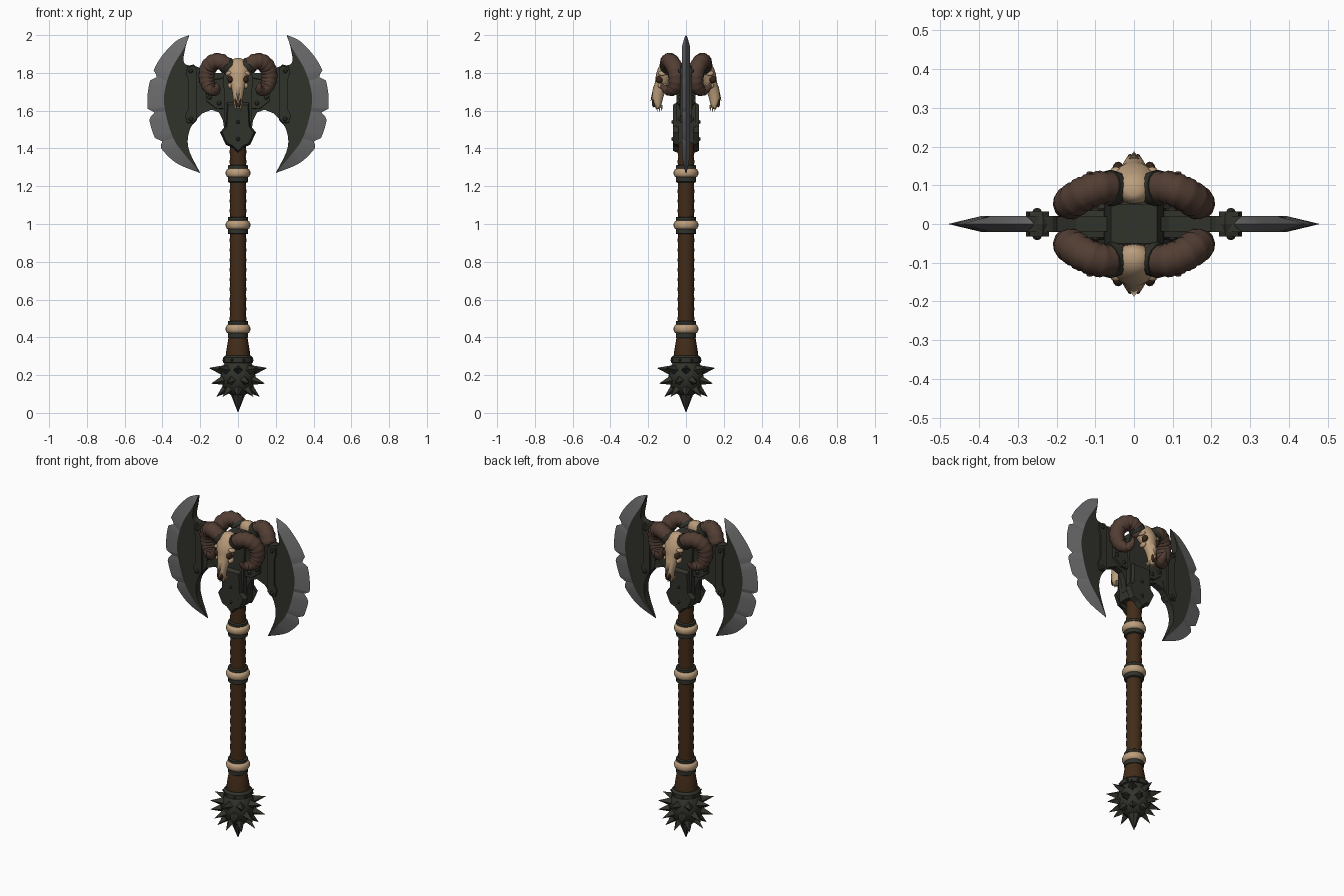
import bpy, bmesh, math
from mathutils import Vector, Matrix

if "Cube" in bpy.data.objects:
    bpy.data.objects.remove(bpy.data.objects["Cube"])


def material(name, rgb):
    m = bpy.data.materials.new(name)
    m.diffuse_color = (*rgb, 1)
    m.use_nodes = True
    m.node_tree.nodes["Principled BSDF"].inputs["Base Color"].default_value = m.diffuse_color
    return m


IRON = material("dark iron", (.030, .032, .024))
STEEL = material("worn steel", (.15, .15, .155))
LEATHER = material("brown leather", (.055, .025, .009))
BONE = material("bone", (.50, .34, .20))
HORN = material("horn", (.085, .048, .034))
SOCKET = material("dark socket", (.04, .018, .010))


def finish(name, bm, mats, mirror=(), angle=40):
    bmesh.ops.recalc_face_normals(bm, faces=bm.faces)
    me = bpy.data.meshes.new(name)
    bm.to_mesh(me)
    bm.free()
    for m in mats:
        me.materials.append(m)
    me.shade_smooth()
    me.set_sharp_from_angle(angle=math.radians(angle))
    ob = bpy.data.objects.new(name, me)
    bpy.context.collection.objects.link(ob)
    if mirror:
        mod = ob.modifiers.new("Mirror", 'MIRROR')
        mod.use_axis = ('x' in mirror, 'y' in mirror, False)
        mod.use_mirror_merge = False
    return ob


def loft(bm, rings):
    rows = [[bm.verts.new(p) for p in r] for r in rings]
    for a, b in zip(rows, rows[1:]):
        for i in range(len(a)):
            j = (i + 1) % len(a)
            bm.faces.new((a[i], a[j], b[j], b[i]))
    bm.faces.new(rows[0])
    bm.faces.new(rows[-1])


def oval(z, y, w, d, n):
    return [(w * math.cos(2 * math.pi * i / n), y + d * math.sin(2 * math.pi * i / n), z) for i in range(n)]


def lathe(name, profile, mat, n=20, angle=40):
    bm = bmesh.new()
    loft(bm, [oval(z, 0, r, r, n) for r, z in profile])
    return finish(name, bm, [mat], angle=angle)


def prism(bm, outline, y0, y1, chamfer=1.0):
    # outline in x, z; front face can shrink about its middle
    cx = sum(p[0] for p in outline) / len(outline)
    cz = sum(p[1] for p in outline) / len(outline)
    loft(bm, [[(x, y0, z) for x, z in outline],
              [(cx + (x - cx) * chamfer, y1, cz + (z - cz) * chamfer) for x, z in outline]])


def ball(bm, pos, size, seg=12, rot=0):
    m = Matrix.Translation(pos) @ Matrix.Rotation(rot, 4, 'Y') @ Matrix.Diagonal((*size, 1))
    bmesh.ops.create_uvsphere(bm, u_segments=seg, v_segments=max(6, seg // 2 + 2), radius=1, matrix=m)


def spike(bm, base, tip, r, n=6):
    base, tip = Vector(base), Vector(tip)
    d = tip - base
    m = Matrix.Translation((base + tip) / 2) @ d.to_track_quat('Z', 'Y').to_matrix().to_4x4()
    bmesh.ops.create_cone(bm, cap_ends=True, segments=n, radius1=r, radius2=0, depth=d.length, matrix=m)


def spline(points, steps):
    # smooth curve through control tuples of any length
    pts = [points[0]] + list(points) + [points[-1]]
    out = []
    for k in range(1, len(pts) - 2):
        for s in range(steps):
            t = s / steps
            out.append([.5 * (2 * b + (c - a) * t + (2 * a - 5 * b + 4 * c - d) * t * t
                              + (3 * b - a - 3 * c + d) * t ** 3)
                        for a, b, c, d in zip(*pts[k - 1:k + 3])])
    return out + [list(points[-1])]


# Handle: wrapped leather with a flared foot
profile = [(.066, .28), (.062, .33), (.05, .40)]
for i in range(41):
    z = .42 + i * .026
    profile.append((.041 + (.004 if i % 2 else 0), z))
lathe("leather_handle", profile, LEATHER, 16, 25)

# Bone rings with iron bands on both sides
for i, z in enumerate((.445, .995, 1.27)):
    lathe(f"bone_ring_{i}", [(.05, z - .024), (.059, z - .02), (.065, z - .008), (.065, z + .008),
                             (.059, z + .02), (.05, z + .024)], BONE, 24, 60)
    for side in (-1, 1):
        h = z + side * .032
        w = .017 if side < 0 else .01
        lathe(f"iron_band_{i}_{side}", [(.05, h - w), (.054, h - w + .003), (.054, h + w - .003), (.05, h + w)], IRON)

# Pommel: iron mace ball with collar, rivets and spikes
lathe("pommel_collar", [(.066, .262), (.08, .266), (.08, .292), (.068, .303)], IRON)
ballp = [(.001, .085)] + [(.092 * math.sin(math.radians(a)), .195 - .11 * math.cos(math.radians(a)))
                          for a in range(18, 145, 14)]
lathe("pommel_ball", ballp, IRON, 20, 50)
bm = bmesh.new()
for count, z0, z1, r0, r1, off in ((8, .225, .238, .075, .155, 0), (8, .175, .155, .075, .155, .5),
                                   (8, .135, .085, .055, .115, 0)):
    for k in range(count):
        a = 2 * math.pi * (k + off) / count
        c, s = math.cos(a), math.sin(a)
        spike(bm, (r0 * c, r0 * s, z0), (r1 * c, r1 * s, z1), .028, 4)
spike(bm, (0, 0, .115), (0, 0, 0), .045, 8)
for k in range(8):
    a = math.pi * (k + .5) / 4
    ball(bm, (.08 * math.cos(a), .08 * math.sin(a), .279), (.008, .008, .008), 8)
finish("pommel_spikes", bm, [IRON], angle=25)

# Blades: edge, bevel line and inner edge at stations from top tip to bottom tip
stations = [(.26, 2.0, .26, 1.998, .259, 1.996), (.335, 1.963, .287, 1.93, .279, 1.93),
            (.42, 1.865, .347, 1.83, .283, 1.85), (.465, 1.76, .38, 1.74, .20, 1.82),
            (.48, 1.65, .392, 1.65, .19, 1.69), (.465, 1.53, .372, 1.54, .20, 1.585),
            (.42, 1.42, .335, 1.44, .255, 1.50), (.33, 1.325, .28, 1.365, .262, 1.40),
            (.20, 1.27, .201, 1.272, .202, 1.274)]
rows = spline(stations, 6)
for k, cut in ((16, .018), (17, .03), (27, .035), (28, .012), (35, .03), (36, .012)):
    rows[k][0] -= cut
bm = bmesh.new()
grid = []
for k, (ex, ez, mx, mz, ix, iz) in enumerate(rows):
    h = .021 * min(1, .12 + min(k, len(rows) - 1 - k) / 6)
    grid.append([bm.verts.new(p) for p in
                 ((ex, 0, ez), (mx, -h, mz), (ix, -h, iz), (ix, h, iz), (mx, h, mz))])
for a, b in zip(grid, grid[1:]):
    for i in range(5):
        j = (i + 1) % 5
        f = bm.faces.new((a[i], a[j], b[j], b[i]))
        f.material_index = 1 if i in (0, 4) else 0
bm.faces.new(grid[0])
bm.faces.new(grid[-1])
finish("axe_blades", bm, [IRON, STEEL], 'x', 12)

# Wing plates joining blades to the socket
bm = bmesh.new()
prism(bm, [(0, 1.84), (.09, 1.80), (.15, 1.80), (.23, 1.83), (.23, 1.545), (.19, 1.585), (.14, 1.605),
           (.10, 1.59), (.08, 1.55), (.07, 1.48), (0, 1.48)], -.019, .019)
finish("wing_plates", bm, [IRON], 'x', 20)

# Straps, gussets and rivets over the joints
bm = bmesh.new()
prism(bm, [(.218, 1.83), (.235, 1.845), (.27, 1.835), (.275, 1.80), (.262, 1.76), (.262, 1.61),
           (.28, 1.57), (.27, 1.53), (.235, 1.53), (.218, 1.55)], 0, -.032, .95)
prism(bm, [(.0, 1.79), (.17, 1.76), (.17, 1.65), (.12, 1.61), (.0, 1.60)], 0, -.035, .95)
for x, z, y in ((.25, 1.81, -.032), (.25, 1.555, -.032), (.10, 1.64, -.035), (.15, 1.67, -.035)):
    ball(bm, (x, y, z), (.012, .01, .012), 8)
finish("straps_and_rivets", bm, [IRON], 'xy', 25)

# Socket: central block and pointed shield plates front and back
bm = bmesh.new()
prism(bm, [(-.068, 1.43), (.068, 1.43), (.072, 1.64), (.078, 1.78), (.06, 1.84), (-.06, 1.84),
           (-.078, 1.78), (-.072, 1.64)], -.05, .05)
finish("socket_block", bm, [IRON], angle=20)
bm = bmesh.new()
half = [(.06, 1.65), (.066, 1.52), (.095, 1.485), (.065, 1.42), (.03, 1.405)]
prism(bm, half + [(0, 1.375)] + [(-x, z) for x, z in half[::-1]], -.04, -.07, .88)
for z in (1.45, 1.54):
    ball(bm, (0, -.07, z), (.01, .008, .01), 8)
finish("shield_plates", bm, [IRON], 'y', 20)

# Skulls: lofted from crown to muzzle, with brows, cheeks and teeth
sections = [(1.878, -.085, .012, .012), (1.866, -.09, .036, .032), (1.83, -.098, .056, .047),
            (1.795, -.108, .060, .050), (1.765, -.118, .048, .044), (1.735, -.130, .039, .038),
            (1.70, -.143, .031, .033), (1.66, -.152, .025, .029), (1.625, -.150, .021, .018),
            (1.61, -.148, .012, .010)]
bm = bmesh.new()
loft(bm, [oval(*s, 16) for s in spline(sections, 2)])
spike(bm, (0, -.155, 1.72), (0, -.188, 1.65), .020, 8)
for s in (-1, 1):
    ball(bm, (s * .047, -.125, 1.798), (.021, .023, .012), 12, s * .4)
    ball(bm, (s * .042, -.125, 1.732), (.013, .024, .016), 10)
    for k in range(3):
        spike(bm, (s * .015, -.13 - k * .013, 1.63), (s * .013, -.127 - k * .012, 1.592), .007, 5)
finish("ram_skulls", bm, [BONE], 'y', 60)

# Eye sockets and nose hollows
bm = bmesh.new()
for s in (-1, 1):
    ball(bm, (s * .041, -.141, 1.765), (.015, .020, .019), 12)
    ball(bm, (s * .010, -.171, 1.642), (.007, .010, .025), 10, s * .15)
finish("skull_hollows", bm, [SOCKET], 'y', 60)

# Horns: ridged tube curling out, back, down and forward (x, y, z, radius)
path = [(.035, -.085, 1.81, .036), (.075, -.095, 1.852, .042), (.12, -.083, 1.86, .044),
        (.158, -.06, 1.825, .044), (.166, -.052, 1.77, .041), (.15, -.06, 1.722, .036),
        (.122, -.088, 1.705, .027), (.112, -.118, 1.722, .017), (.118, -.132, 1.75, .004)]


def tube(bm, pts, n=14):
    rings = []
    for i, (x, y, z, r) in enumerate(pts):
        p0, p1 = Vector(pts[max(i - 1, 0)][:3]), Vector(pts[min(i + 1, len(pts) - 1)][:3])
        t = (p1 - p0).normalized()
        u = t.cross(Vector((.35, .93, 0))).normalized()
        v = t.cross(u)
        rings.append([Vector((x, y, z)) + r * (u * math.cos(2 * math.pi * k / n) + v * math.sin(2 * math.pi * k / n))
                      for k in range(n)])
    loft(bm, rings)


pts = spline(path, 6)
for i, p in enumerate(pts):
    p[3] *= 1.03 if i % 3 else .94
bm = bmesh.new()
tube(bm, pts)
finish("ram_horns", bm, [HORN], 'xy', 60)

# Iron cuffs around the horn roots
bm = bmesh.new()
tube(bm, [(x, y, z, .046) for x, y, z, r in pts[3:6]])
finish("horn_cuffs", bm, [IRON], 'xy', 40)
